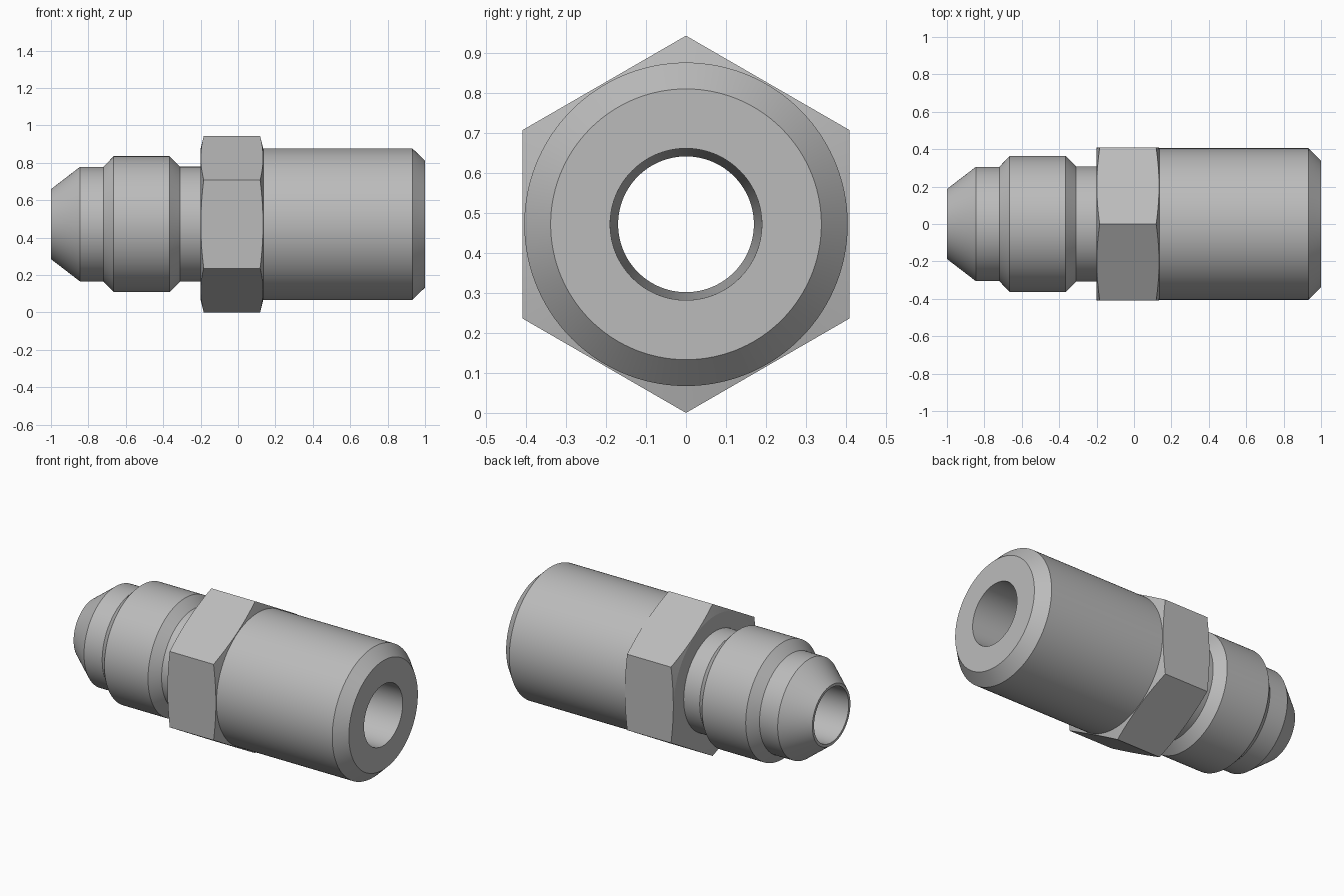
import bpy, bmesh
from math import sin, cos, pi, radians

if "Cube" in bpy.data.objects:
    bpy.data.objects.remove(bpy.data.objects["Cube"], do_unlink=True)

SEGMENTS = 120
APOTHEM = 0.409                      # half the width across the hex flats
AXIS_Z = APOTHEM / cos(pi / 6)       # lower hex corner rests on the ground
BODY_R = 0.405

steel = bpy.data.materials.new("grey_steel")
steel.use_nodes = True
grey = (0.5, 0.5, 0.5, 1)
steel.diffuse_color = grey
steel.node_tree.nodes["Principled BSDF"].inputs["Base Color"].default_value = grey


def lathe(name, profile):
    """Sweep profile(angle) -> [(x, radius), ...] around the x axis."""
    bm = bmesh.new()
    rings = []
    for s in range(SEGMENTS):
        a = 2 * pi * s / SEGMENTS
        rings.append([bm.verts.new((x, r * sin(a), AXIS_Z + r * cos(a)))
                      for x, r in profile(a)])
    for s, ring in enumerate(rings):
        nxt = rings[(s + 1) % SEGMENTS]
        for i in range(len(ring) - 1):
            bm.faces.new((ring[i], ring[i + 1], nxt[i + 1], nxt[i]))
    mesh = bpy.data.meshes.new(name)
    bm.to_mesh(mesh)
    bm.free()
    mesh.materials.append(steel)
    obj = bpy.data.objects.new(name, mesh)
    bpy.context.collection.objects.link(obj)
    bpy.ops.object.select_all(action="DESELECT")
    obj.select_set(True)
    bpy.context.view_layer.objects.active = obj
    bpy.ops.object.shade_smooth_by_angle(angle=radians(10))
    return obj


def hex_profile(a):
    """Hexagon with its corners trimmed by a shallow cone on both sides."""
    r = APOTHEM / cos(a % (pi / 3) - pi / 6)
    trim = (r - BODY_R) * 0.25
    return [(-0.2, 0.308), (-0.2, BODY_R), (-0.2 + trim, r),
            (0.135 - trim, r), (0.135, BODY_R)]


# Flared nose, shoulder and neck
flare = [(-1, 0.17), (-1, 0.187), (-0.845, 0.306), (-0.72, 0.306),
         (-0.665, 0.363), (-0.365, 0.363), (-0.31, 0.308), (-0.2, 0.308)]
lathe("flare_end", lambda a: flare)

# Wrench collar
lathe("hex_collar", hex_profile)

# Large plain end with chamfer and flat face
pipe = [(0.135, BODY_R), (0.932, BODY_R), (1, 0.339), (1, 0.19)]
lathe("pipe_end", lambda a: pipe)

# Slightly tapered through hole
bore = [(1, 0.19), (-1, 0.17)]
lathe("bore", lambda a: bore)
